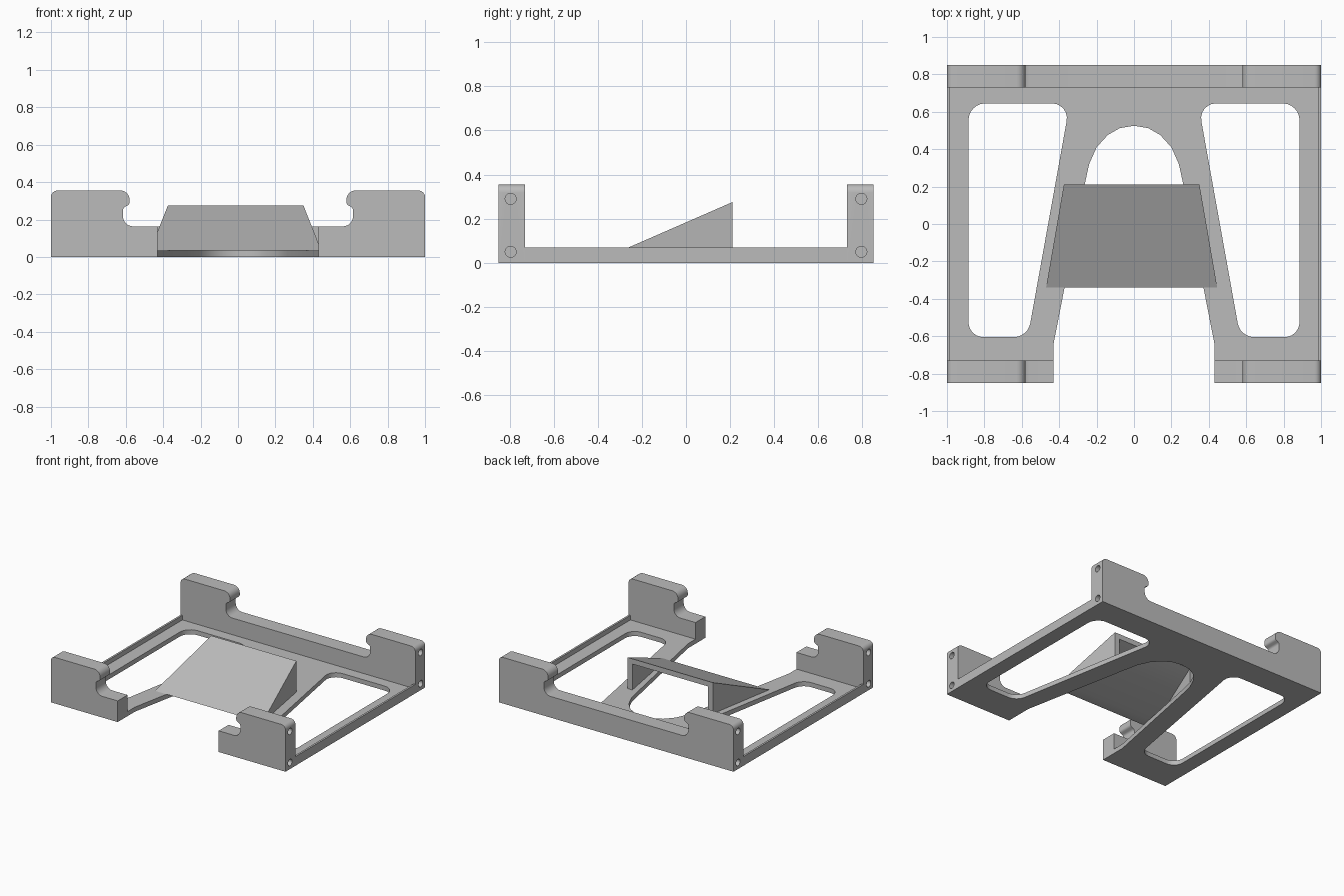
import bpy, bmesh, math
from mathutils import Vector

cube = bpy.data.objects.get("Cube")
if cube:
    bpy.data.objects.remove(cube, do_unlink=True)

# Single grey material
grey = bpy.data.materials.new("plain grey")
grey.use_nodes = True
GREY = (0.5, 0.5, 0.5, 1)
grey.diffuse_color = GREY
grey.node_tree.nodes["Principled BSDF"].inputs["Base Color"].default_value = GREY

PLATE, LIP, WALL_IN, WALL_OUT = 0.035, 0.07, 0.73, 0.85
parts = []


def make(name, bm, keep=True):
    bmesh.ops.recalc_face_normals(bm, faces=bm.faces)
    mesh = bpy.data.meshes.new(name)
    bm.to_mesh(mesh)
    bm.free()
    mesh.materials.append(grey)
    ob = bpy.data.objects.new(name, mesh)
    bpy.context.collection.objects.link(ob)
    if keep:
        parts.append(ob)
    return ob


def rounded(corners, steps=6):
    """Outline with a true fillet of radius r at each (a, b, r) corner."""
    out = []
    for i, (a, b, r) in enumerate(corners):
        p = Vector((a, b))
        if r == 0:
            out.append(p)
            continue
        u = (Vector(corners[i - 1][:2]) - p).normalized()
        v = (Vector(corners[(i + 1) % len(corners)][:2]) - p).normalized()
        half = u.angle(v) / 2
        centre = p + (u + v).normalized() * r / math.sin(half)
        t = r / math.tan(half)
        start, end = p + u * t - centre, p + v * t - centre
        sweep = math.pi - 2 * half
        for k in range(steps + 1):
            f = k / steps
            out.append(centre + (start * math.sin((1 - f) * sweep)
                                 + end * math.sin(f * sweep)) / math.sin(sweep))
    return out


def prism(name, outline, lo, hi, axis="z", keep=True):
    """Extrude an outline along z (points x, y) or along y (points x, z)."""
    bm = bmesh.new()
    rings = [[bm.verts.new((a, b, h) if axis == "z" else (a, h, b)) for a, b in outline]
             for h in (lo, hi)]
    n = len(outline)
    for ring in rings:
        bm.faces.new(ring)
    for i in range(n):
        j = (i + 1) % n
        bm.faces.new((rings[0][i], rings[0][j], rings[1][j], rings[1][i]))
    return make(name, bm, keep)


def mirrored(points):
    return [(-p[0],) + tuple(p[1:]) for p in reversed(points)]


def cut(ob, cutters):
    for c in cutters:
        mod = ob.modifiers.new("cut", "BOOLEAN")
        mod.operation, mod.solver, mod.object = "DIFFERENCE", "EXACT", c
    bpy.context.view_layer.update()
    result = ob.evaluated_get(bpy.context.evaluated_depsgraph_get())
    mesh = bpy.data.meshes.new_from_object(result)
    ob.modifiers.clear()
    ob.data = mesh
    for c in cutters:
        bpy.data.objects.remove(c, do_unlink=True)


# Base plate with the arched front notch and two tapered windows
notch = [(0.43, -WALL_IN), (0.43, -0.64), (0.264, 0.21), (0.24, 0.32),
         (0.2, 0.41), (0.14, 0.476), (0.075, 0.513)]
right_edge = [(1, WALL_IN), (1, -WALL_IN)] + notch
base = prism("base_plate", right_edge + [(0, 0.525)] + mirrored(right_edge), 0, PLATE)
window = [(0.885, 0.645, 0.09), (0.885, -0.605, 0.08),
          (0.568, -0.605, 0.09), (0.343, 0.645, 0.08)]
cut(base, [prism("window_cutter", rounded(w), -0.1, 0.1, keep=False)
           for w in (window, mirrored(window))])

# Thin raised lips along both sides
for side, a, b in (("left", 0.985, 1), ("right", -1, -0.985)):
    prism(side + "_lip", [(a, -WALL_IN), (b, -WALL_IN), (b, WALL_IN), (a, WALL_IN)], PLATE, LIP)

# End walls with hooked posts
post = [(1, 0, 0), (1, 0.355, 0.035), (0.58, 0.355, 0.048), (0.58, 0.28, 0.02),
        (0.615, 0.262, 0.02), (0.615, 0.163, 0.055)]
block = post + [(0.43, 0.163, 0), (0.43, 0, 0)]


def screw_holes(y, sides):
    holes = []
    for s in sides:
        for z in (0.05, 0.29):
            ring = [(y + 0.025 * math.cos(k * math.tau / 24), z + 0.025 * math.sin(k * math.tau / 24))
                    for k in range(24)]
            ob = prism("hole_cutter", ring, 0.9, 1.1, keep=False)
            for v in ob.data.vertices:
                a, b, h = v.co
                v.co = (s * h, a, b)
            if s > 0:
                ob.data.update()
            else:
                ob.data.flip_normals()
            holes.append(ob)
    return holes


back = prism("back_wall", rounded(post + mirrored(post)), WALL_IN, WALL_OUT, "y")
cut(back, screw_holes(0.795, (1, -1)))
for side, s, shape in (("left", 1, block), ("right", -1, mirrored(block))):
    wall = prism("front_wall_" + side, rounded(shape), -WALL_OUT, -WALL_IN, "y")
    cut(wall, screw_holes(-0.795, (s,)))


# Hollow ramp, open below and behind
def wedge(name, y0, y1, z0, z1, inset, keep):
    def span(y):
        flare = 0.173 * (0.21 - y)
        return -0.375 - flare + inset, 0.35 + flare - inset
    bm = bmesh.new()
    (fl, fr), (bl, br) = span(y0), span(y1)
    a, b = bm.verts.new((fl, y0, z0)), bm.verts.new((fr, y0, z0))
    c, d = bm.verts.new((br, y1, z0)), bm.verts.new((bl, y1, z0))
    e, f = bm.verts.new((br, y1, z1)), bm.verts.new((bl, y1, z1))
    for face in ((a, b, c, d), (a, b, e, f), (c, d, f, e), (b, c, e), (a, d, f)):
        bm.faces.new(face)
    return make(name, bm, keep)


ramp = wedge("ramp", -0.34, 0.21, PLATE, 0.275, 0, True)
cut(ramp, [wedge("ramp_cutter", -0.329, 0.3, 0, 0.274, 0.04, False)])

# Smooth the fillets, keep the edges sharp
bpy.ops.object.select_all(action="DESELECT")
for ob in parts:
    ob.select_set(True)
bpy.context.view_layer.objects.active = base
bpy.ops.object.shade_smooth_by_angle(angle=math.radians(30))
